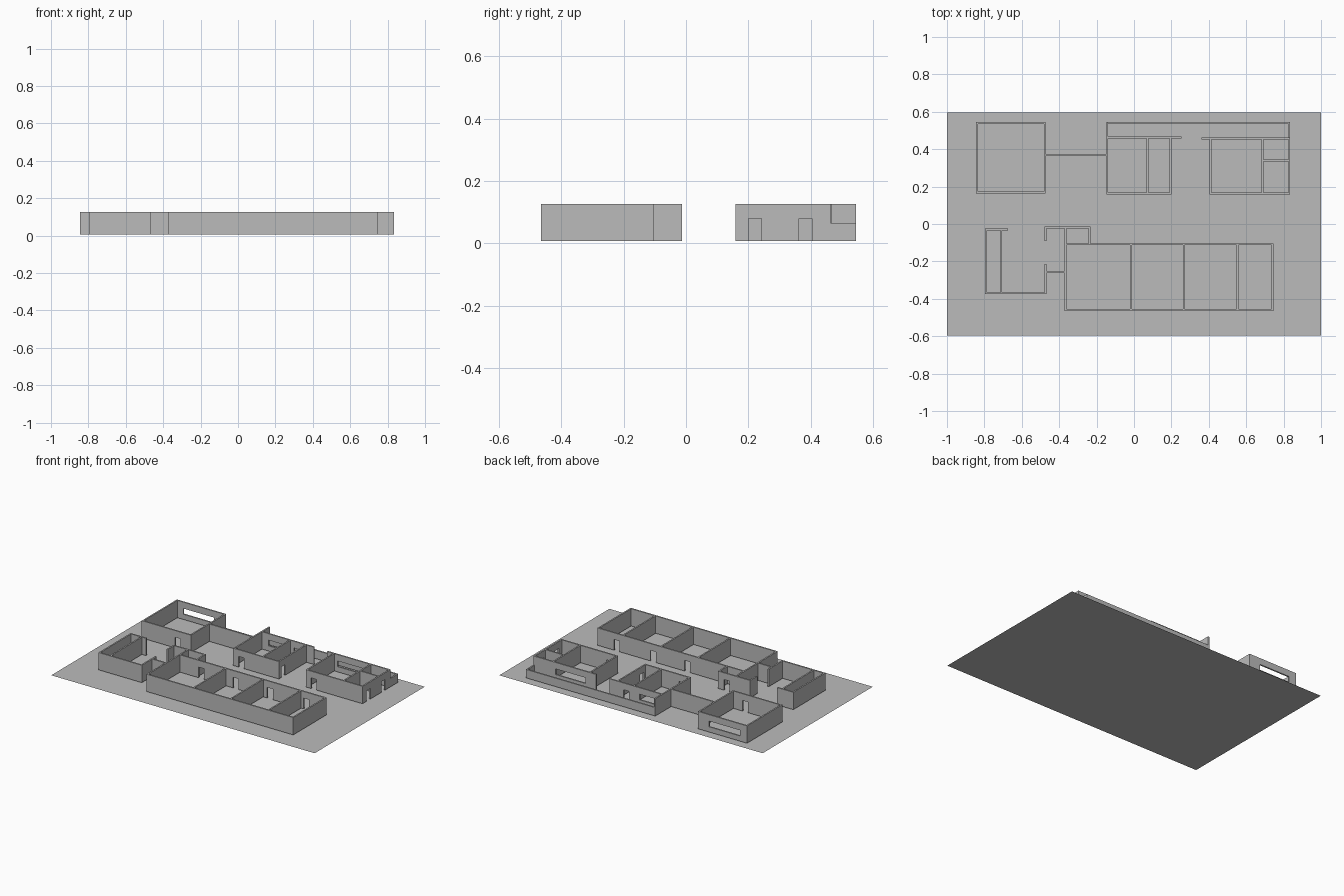
import bpy
import bmesh

if "Cube" in bpy.data.objects:
    bpy.data.objects.remove(bpy.data.objects["Cube"], do_unlink=True)

THICK = 0.01
BASE, TOP, LOW = 0.007, 0.126, 0.065
DOOR_TOP, DOOR_W = 0.08, 0.042
SILL, LINTEL = 0.043, 0.082

grey = bpy.data.materials.new("plain_grey")
grey.use_nodes = True
grey.diffuse_color = (0.5, 0.5, 0.5, 1)
bsdf = grey.node_tree.nodes["Principled BSDF"]
bsdf.inputs["Base Color"].default_value = (0.5, 0.5, 0.5, 1)
bsdf.inputs["Roughness"].default_value = 0.9


def add_object(name, bm):
    mesh = bpy.data.meshes.new(name)
    bm.to_mesh(mesh)
    bm.free()
    mesh.materials.append(grey)
    obj = bpy.data.objects.new(name, mesh)
    bpy.context.collection.objects.link(obj)
    return obj


def wall(name, axis, at, start, end, doors=(), windows=(), top=TOP):
    """Wall running along an axis, with doors (centres) and windows (spans) left open."""
    holes = [(d - DOOR_W / 2, d + DOOR_W / 2, BASE, DOOR_TOP) for d in doors]
    holes += [(a, b, SILL, LINTEL) for a, b in windows]
    lo, hi = start - THICK / 2, end + THICK / 2
    us = sorted({lo, hi, *(u for h in holes for u in h[:2])})
    zs = sorted({BASE, top, *(z for h in holes for z in h[2:])})
    bm = bmesh.new()
    for u0, u1 in zip(us, us[1:]):
        for z0, z1 in zip(zs, zs[1:]):
            u, z = (u0 + u1) / 2, (z0 + z1) / 2
            if any(h[0] < u < h[1] and h[2] < z < h[3] for h in holes):
                continue
            corners = [(u0, z0), (u1, z0), (u1, z1), (u0, z1)]
            bm.faces.new([bm.verts.new((c, at, h) if axis == "x" else (at, c, h))
                          for c, h in corners])
    bmesh.ops.remove_doubles(bm, verts=bm.verts, dist=0.0001)
    obj = add_object(name, bm)
    solid = obj.modifiers.new("thickness", "SOLIDIFY")
    solid.thickness = THICK
    solid.offset = 0
    return obj


# Ground sheet
bm = bmesh.new()
bmesh.ops.create_grid(bm, x_segments=1, y_segments=1, size=1)
bmesh.ops.scale(bm, vec=(1, 0.597, 1), verts=bm.verts)
add_object("ground", bm)

# Detached back room and its connecting wall
wall("corner_room_back", "x", 0.54, -0.84, -0.477, windows=[(-0.79, -0.555)])
wall("corner_room_front", "x", 0.168, -0.84, -0.477, doors=[-0.57])
for side, x in (("right", -0.84), ("left", -0.477)):
    wall("corner_room_" + side, "y", x, 0.168, 0.54)
wall("connecting_wall", "x", 0.368, -0.477, -0.143)

# Back middle rooms
wall("middle_rooms_right", "y", -0.143, 0.163, 0.54)
wall("middle_rooms_front", "x", 0.163, -0.143, 0.195, doors=[-0.085])
wall("middle_rooms_back", "x", 0.463, -0.143, 0.25, doors=[0.125], windows=[(-0.09, 0.025)])
wall("middle_rooms_divider", "y", 0.073, 0.163, 0.463)
wall("middle_rooms_left", "y", 0.195, 0.163, 0.463, doors=[0.205])

# Back left rooms
wall("end_rooms_front", "x", 0.163, 0.409, 0.83, doors=[0.465])
wall("end_rooms_back", "x", 0.458, 0.365, 0.83, windows=[(0.44, 0.665)])
wall("end_rooms_right", "y", 0.409, 0.163, 0.458)
wall("end_rooms_divider", "y", 0.688, 0.163, 0.458)
wall("end_rooms_cross_wall", "x", 0.34, 0.688, 0.83)
wall("end_rooms_left", "y", 0.83, 0.163, 0.455, doors=[0.222, 0.383])

# Low veranda parapet
wall("parapet_back", "x", 0.54, -0.143, 0.83, top=LOW)
wall("parapet_left", "y", 0.83, 0.458, 0.54, top=LOW)

# Open front right room
wall("open_room_right", "y", -0.792, -0.37, -0.03)
wall("open_room_divider", "y", -0.71, -0.37, -0.03)
wall("open_room_front", "x", -0.37, -0.792, -0.475)
wall("open_room_back", "x", -0.03, -0.792, -0.68)
wall("open_room_left", "y", -0.473, -0.37, -0.22)

# Small lobby between the front wings
wall("lobby_front", "x", -0.257, -0.473, -0.366)
wall("lobby_right", "y", -0.473, -0.085, -0.018)
wall("lobby_back", "x", -0.018, -0.473, -0.238, doors=[-0.3])
wall("lobby_left", "y", -0.238, -0.108, -0.018)
wall("lobby_divider", "y", -0.366, -0.108, -0.018)

# Row of front rooms
wall("front_row_front", "x", -0.46, -0.366, 0.74)
wall("front_row_back", "x", -0.108, -0.366, 0.74, doors=[-0.2, 0.063, 0.322, 0.597])
for i, x in enumerate((-0.366, -0.016, 0.266, 0.554, 0.74)):
    wall("front_row_cross_wall_%d" % (i + 1), "y", x, -0.46, -0.108)
